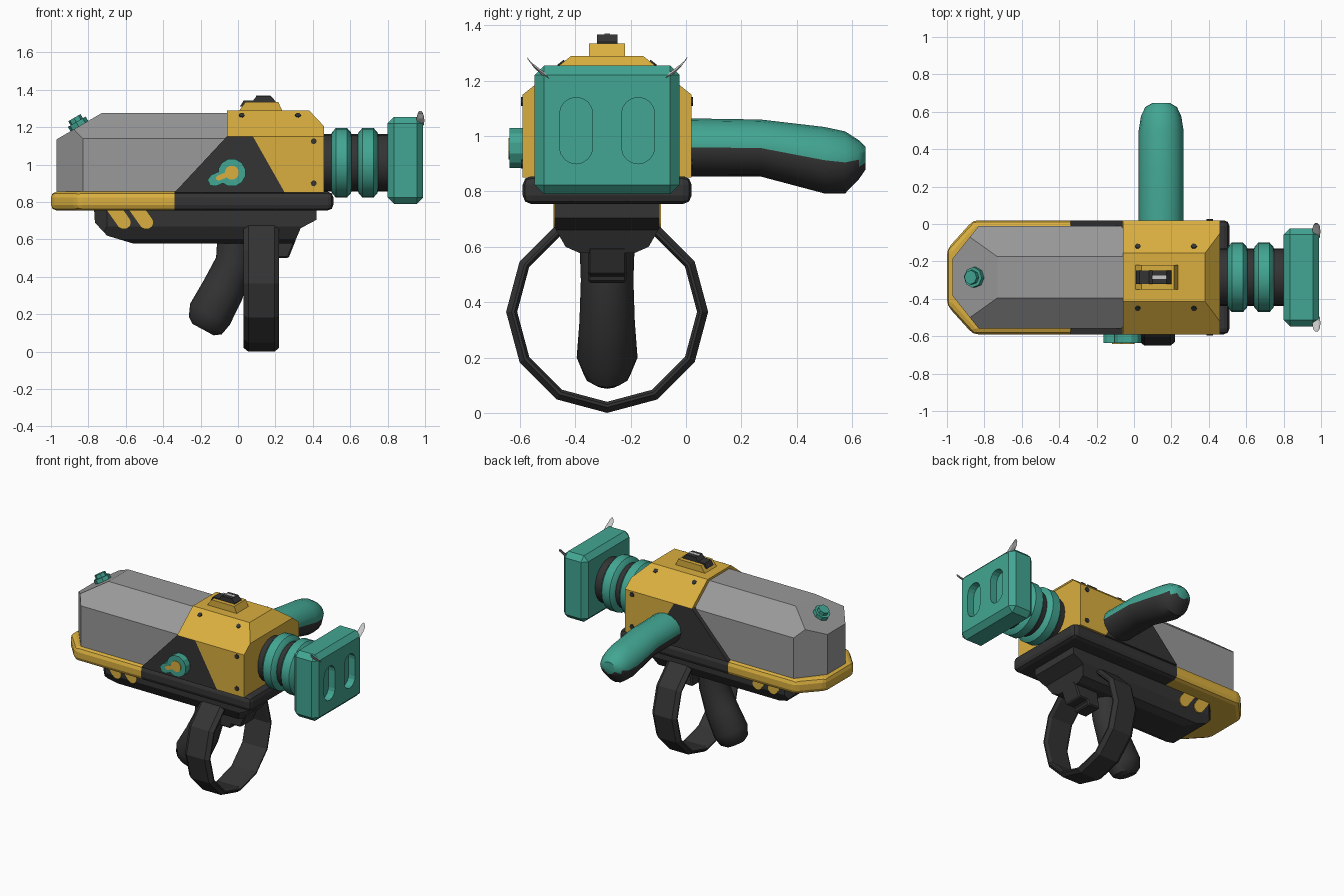
import bpy, bmesh, math
from mathutils import Vector

if "Cube" in bpy.data.objects:
    bpy.data.objects.remove(bpy.data.objects["Cube"])

CY = -0.285  # centre plane of the body


def mat(name, r, g, b):
    m = bpy.data.materials.new(name)
    m.diffuse_color = (r, g, b, 1)
    m.use_nodes = True
    m.node_tree.nodes["Principled BSDF"].inputs["Base Color"].default_value = m.diffuse_color
    return m


GREY = mat("mid grey", 0.32, 0.32, 0.32)
YELLOW = mat("warm yellow", 0.70, 0.43, 0.05)
TEAL = mat("teal", 0.055, 0.38, 0.29)
DARK = mat("charcoal", 0.034, 0.034, 0.034)
SILVER = mat("silver", 0.58, 0.58, 0.58)


def finish(name, bm, mats, rule=None, bevel=0, seg=1, smooth=False):
    bmesh.ops.recalc_face_normals(bm, faces=bm.faces)
    if rule:
        for f in bm.faces:
            f.material_index = rule(f.calc_center_median())
    me = bpy.data.meshes.new(name)
    bm.to_mesh(me)
    bm.free()
    ob = bpy.data.objects.new(name, me)
    bpy.context.collection.objects.link(ob)
    for m in mats:
        me.materials.append(m)
    if bevel:
        b = ob.modifiers.new("bevel", 'BEVEL')
        b.width, b.segments, b.limit_method = bevel, seg, 'ANGLE'
    if smooth:
        bpy.ops.object.select_all(action='DESELECT')
        ob.select_set(True)
        bpy.context.view_layer.objects.active = ob
        bpy.ops.object.shade_smooth_by_angle(angle=math.radians(35))
    return ob


def prism(pts, axis, a, b):
    """Extrude a 2D outline along an axis from a to b."""
    put = {'x': lambda p, t: (t, p[0], p[1]), 'y': lambda p, t: (p[0], t, p[1]),
           'z': lambda p, t: (p[0], p[1], t)}[axis]
    bm = bmesh.new()
    lo = [bm.verts.new(put(p, a)) for p in pts]
    hi = [bm.verts.new(put(p, b)) for p in pts]
    bm.faces.new(lo)
    bm.faces.new(hi)
    for i in range(len(pts)):
        j = (i + 1) % len(pts)
        bm.faces.new((lo[i], lo[j], hi[j], hi[i]))
    bmesh.ops.recalc_face_normals(bm, faces=bm.faces)
    return bm


def cut(bm, co, no, clear=True):
    geom = bm.verts[:] + bm.edges[:] + bm.faces[:]
    bmesh.ops.bisect_plane(bm, geom=geom, plane_co=co, plane_no=no, clear_outer=clear)
    if clear:
        bmesh.ops.holes_fill(bm, edges=[e for e in bm.edges if e.is_boundary], sides=0)


def cut_both(bm, co, no):
    """Cut on both sides of the centre plane; co.y is an offset from it."""
    for s in (1, -1):
        cut(bm, (co[0], CY + s * co[1], co[2]), (no[0], s * no[1], no[2]))


def loft(rings, n):
    """Skin ellipses given as (centre, u axis, v axis)."""
    bm = bmesh.new()
    loops = []
    for c, u, v in rings:
        c, u, v = Vector(c), Vector(u), Vector(v)
        loops.append([bm.verts.new(c + u * math.cos(2 * math.pi * i / n) + v * math.sin(2 * math.pi * i / n))
                      for i in range(n)])
    bm.faces.new(loops[0])
    bm.faces.new(loops[-1])
    for p, q in zip(loops, loops[1:]):
        for i in range(n):
            j = (i + 1) % n
            bm.faces.new((p[i], p[j], q[j], q[i]))
    return bm


def lathe_x(profile, y, z, n):
    return loft([((x, y, z), (0, r, 0), (0, 0, r)) for x, r in profile], n)


def disc(name, co, no, r, h, n, m):
    no = Vector(no).normalized()
    u = no.orthogonal().normalized()
    v = no.cross(u)
    co = Vector(co)
    return finish(name, loft([(co, u * r, v * r), (co + no * h, u * r, v * r)], n), [m])


def pill(a, b, r, n=8):
    """Outline of a capsule from a to b."""
    t = math.atan2(b[1] - a[1], b[0] - a[0])
    return [(c[0] + r * math.cos(t + o + math.pi * i / n), c[1] + r * math.sin(t + o + math.pi * i / n))
            for c, o in ((b, -math.pi / 2), (a, math.pi / 2)) for i in range(n + 1)]


# grey shell with sloped shoulders and nose
bm = prism([(-0.97, CY - 0.1), (-0.83, CY - 0.275), (0, CY - 0.275), (0, CY + 0.275),
            (-0.83, CY + 0.275), (-0.97, CY + 0.1)], 'z', 0.82, 1.275)
cut_both(bm, (0, 0.275, 1.14), (0, 0.135, 0.165))
cut(bm, (-0.97, CY, 1.135), (-0.14, 0, 0.24))
finish("grey_shell", bm, [GREY])

# base rim, yellow at the nose and dark behind
bm = prism([(-1, CY - 0.15), (-0.86, CY - 0.305), (0.51, CY - 0.305), (0.51, CY + 0.305),
            (-0.86, CY + 0.305), (-1, CY + 0.15)], 'z', 0.755, 0.855)
cut(bm, (-0.34, 0, 0), (1, 0, 0), False)
finish("base_rim", bm, [YELLOW, DARK], lambda c: int(c.x > -0.34), 0.03, 2)

# main block, yellow with a dark trapezoid on each side
bm = prism([(-0.34, 0.85), (-0.06, 1.15), (-0.06, 1.29), (0.38, 1.29), (0.46, 1.205), (0.46, 0.85)],
           'y', CY - 0.305, CY + 0.305)
cut_both(bm, (0, 0.305, 1.15), (0, 0.14, 0.175))
cut(bm, (0, 0, 1.149), (0, 0, 1), False)
cut(bm, (0.08, 0, 1.15), (0.30, 0, 0.17), False)
finish("main_block", bm, [YELLOW, DARK],
       lambda c: int(c.z < 1.149 and (c.x - 0.08) * 0.30 + (c.z - 1.15) * 0.17 < 0))

# screws on the block
for s in (1, -1):
    for x in (0.02, 0.32):
        disc("shoulder_screw", (x, CY + s * 0.165, 1.262), (0, s * 0.14, 0.175), 0.016, 0.006, 6, DARK)
    for z in (1.125, 0.90):
        disc("side_screw", (0.405, CY + s * 0.305, z + 0.0), (0, s, 0), 0.017, 0.006, 6, DARK)

# top sight
finish("sight_base", prism([(0.0, 1.28), (0.24, 1.28), (0.215, 1.335), (0.04, 1.335)],
                           'y', CY - 0.065, CY + 0.065), [YELLOW])
finish("sight_block", prism([(0.01, 1.31), (0.2, 1.31), (0.2, 1.34), (0.175, 1.367), (0.10, 1.367), (0.08, 1.342),
                             (0.03, 1.342)], 'y', CY - 0.037, CY + 0.037), [DARK])
finish("sight_strip", prism([(0.095, CY - 0.01), (0.175, CY - 0.01), (0.175, CY + 0.01), (0.095, CY + 0.01)],
                            'z', 1.365, 1.37), [SILVER])

# barrel and its two collars
finish("barrel", lathe_x([(0.44, 0.153), (0.82, 0.153)], CY, 1.01, 24), [DARK], smooth=True)
for x in (0.498, 0.64):
    finish("barrel_collar", lathe_x([(x, 0.15), (x + 0.005, 0.163), (x + 0.025, 0.186), (x + 0.085, 0.186),
                                     (x + 0.105, 0.163), (x + 0.11, 0.15)], CY, 1.01, 24), [TEAL], smooth=True)

# square head with two recessed slots
head = finish("head", prism([(CY - 0.262, 0.79), (CY + 0.262, 0.79), (CY + 0.262, 1.255), (CY - 0.262, 1.255)],
                            'x', 0.80, 0.99), [TEAL], bevel=0.034)
for s in (1, -1):
    y = CY + s * 0.112
    slot = finish("slot_cutter", prism(pill((y, 0.96), (y, 1.08), 0.06), 'x', 0.94, 1.1), [TEAL])
    slot.hide_render = True
    slot.hide_viewport = False
    slot.display_type = 'WIRE'
    b = head.modifiers.new("slot", 'BOOLEAN')
    b.operation, b.object, b.solver = 'DIFFERENCE', slot, 'EXACT'
    # curved claw on the top corner
    rings = [((0.975, CY + s * d, z), (0.018 * k, 0, 0), (0, s * r * 0.6, r * 0.8))
             for d, z, r, k in ((0.215, 1.215, 0.022, 1.1), (0.25, 1.24, 0.028, 1.2),
                                (0.275, 1.262, 0.024, 1), (0.285, 1.28, 0.010, 0.6))]
    finish("claw", loft(rings, 6), [SILVER])

# belly under the rim
bm = prism([(-0.77, 0.77), (-0.765, 0.69), (-0.70, 0.62), (-0.56, 0.578), (0.30, 0.578), (0.335, 0.66),
            (0.42, 0.705), (0.42, 0.77)], 'y', CY - 0.19, CY + 0.19)
cut_both(bm, (0, 0.19, 0.67), (0, 0.07, -0.04))
cut_both(bm, (0, 0.15, 0.60), (0, 0.022, -0.05))
cut_both(bm, (-0.70, 0.19, 0), (-0.07, 0.07, 0))
finish("belly", bm, [DARK])
for s in (1, -1):
    for x in (-0.61, -0.49):
        a = CY + s * 0.185
        finish("belly_stripe", prism(pill((x - 0.06, 0.775), (x, 0.69), 0.036), 'y', a, a + s * 0.009), [YELLOW])

# trigger
finish("trigger", prism([(0.12, 0.60), (0.31, 0.60), (0.27, 0.50), (0.20, 0.50), (0.19, 0.47), (0.10, 0.47)],
                        'y', CY - 0.07, CY + 0.07), [DARK], bevel=0.008)

# slanted grip
rings = [((x, CY, z), (r * c, 0, -r * math.sqrt(1 - c * c)), (0, w, 0))
         for x, z, r, c, w in ((-0.01, 0.62, 0.10, 1, 0.1), (-0.02, 0.48, 0.10, 0.97, 0.095),
                               (-0.08, 0.33, 0.115, 0.88, 0.1), (-0.15, 0.20, 0.12, 0.88, 0.11),
                               (-0.175, 0.14, 0.10, 0.88, 0.085), (-0.187, 0.118, 0.065, 0.88, 0.05))]
finish("grip", loft(rings, 12), [DARK], smooth=True)

# twelve-sided guard hoop
bm = bmesh.new()
section = [(0.03, 0.335), (0.03, 0.345), (0.055, 0.365), (0.195, 0.365), (0.22, 0.345), (0.22, 0.335),
           (0.20, 0.325), (0.05, 0.325)]
loops = [[bm.verts.new((x, CY + r * math.sin(math.pi * k / 6), 0.365 - r * math.cos(math.pi * k / 6)))
          for x, r in section] for k in range(12)]
for k in range(12):
    p, q = loops[k], loops[(k + 1) % 12]
    for i in range(8):
        j = (i + 1) % 8
        bm.faces.new((p[i], p[j], q[j], q[i]))
finish("guard_hoop", bm, [DARK])

# side handle, teal above and dark below its bent axis
rings = [((0.145, y, z), (rx, 0, 0), (0, 0, rz))
         for y, z, rx, rz in ((-0.05, 0.96, 0.12, 0.105), (0.27, 0.957, 0.12, 0.103), (0.50, 0.913, 0.12, 0.12),
                              (0.575, 0.905, 0.108, 0.112), (0.625, 0.915, 0.085, 0.07), (0.648, 0.92, 0.045, 0.042))]
finish("side_handle", loft(rings, 16), [TEAL, DARK],
       lambda c: int(c.z < (0.957 if c.y < 0.27 else 0.957 - 0.19 * (c.y - 0.27) if c.y < 0.51 else 0.905)), smooth=True)

# key-shaped latch on the front side
yf = CY - 0.30
for name, r, w, end, y0, y1, m in (("latch", 0.075, 0.033, (-0.13, 0.915), yf, yf - 0.052, TEAL),
                                   ("latch_inlay", 0.038, 0.014, (-0.105, 0.928), yf - 0.05, yf - 0.057, YELLOW)):
    disc(name + "_round", (-0.033, y0, 0.957), (0, -1, 0), r, abs(y1 - y0), 12, m)
    finish(name + "_tail", prism(pill((-0.033, 0.957), end, w, 3), 'y', y0, y1 + 0.0005), [m])

# stepped bolt on the nose slope
n = Vector((-0.14, 0, 0.24)).normalized()
base = Vector((-0.842, CY, 1.195))
disc("nose_bolt", base, n, 0.055, 0.04, 8, TEAL)
disc("nose_bolt_cap", base + n * 0.04, n, 0.038, 0.025, 8, TEAL)
